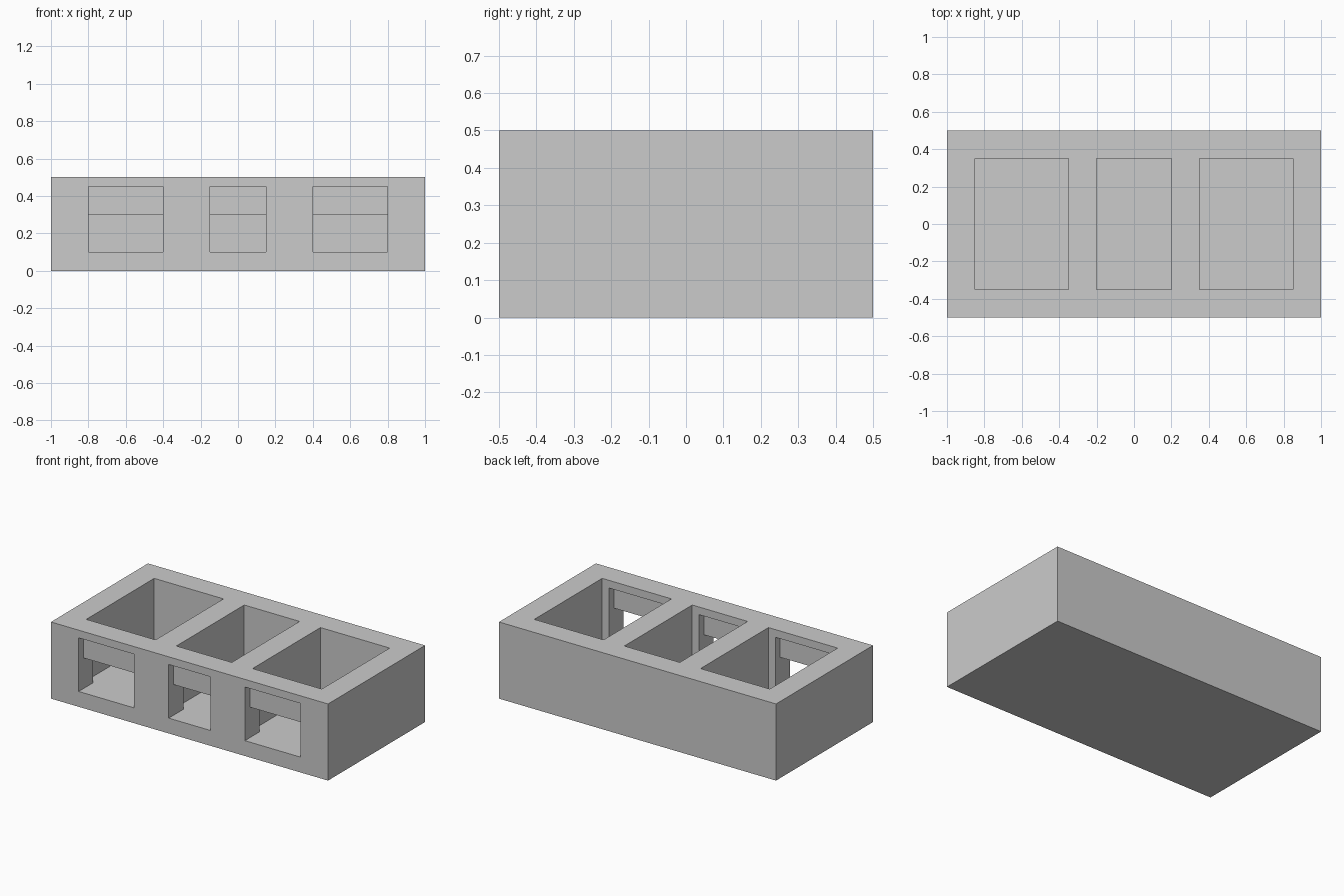
import bpy

if "Cube" in bpy.data.objects:
    bpy.data.objects.remove(bpy.data.objects["Cube"])


def box(name, x, y, z):
    """Box from (min, max) ranges on each axis."""
    verts = [(a, b, c) for a in x for b in y for c in z]
    faces = [(0, 1, 3, 2), (4, 6, 7, 5), (0, 4, 5, 1),
             (2, 3, 7, 6), (0, 2, 6, 4), (1, 5, 7, 3)]
    mesh = bpy.data.meshes.new(name)
    mesh.from_pydata(verts, [], faces)
    obj = bpy.data.objects.new(name, mesh)
    bpy.context.collection.objects.link(obj)
    return obj


def cut(target, cutter):
    cutter.hide_render = True
    cutter.display_type = 'WIRE'
    mod = target.modifiers.new(cutter.name, 'BOOLEAN')
    mod.operation = 'DIFFERENCE'
    mod.solver = 'EXACT'
    mod.object = cutter


# Solid body
body = box("body", (-1, 1), (-0.5, 0.5), (0, 0.5))

# Bay centre x, half width of the open-top bay, half width of the window
bays = [("left", -0.6, 0.25, 0.2), ("middle", 0, 0.2, 0.15), ("right", 0.6, 0.25, 0.2)]

for side, cx, bay, win in bays:
    # Open-top compartment
    cut(body, box(side + "_bay_cutter", (cx - bay, cx + bay), (-0.35, 0.35), (0.1, 0.7)))
    # Window through the front wall, level with the compartment floor
    cut(body, box(side + "_window_cutter", (cx - win, cx + win), (-0.7, -0.2), (0.1, 0.45)))
    # Thin panel closing the upper part of the window
    box(side + "_window_panel", (cx - win, cx + win), (-0.45, -0.40), (0.3, 0.45))
